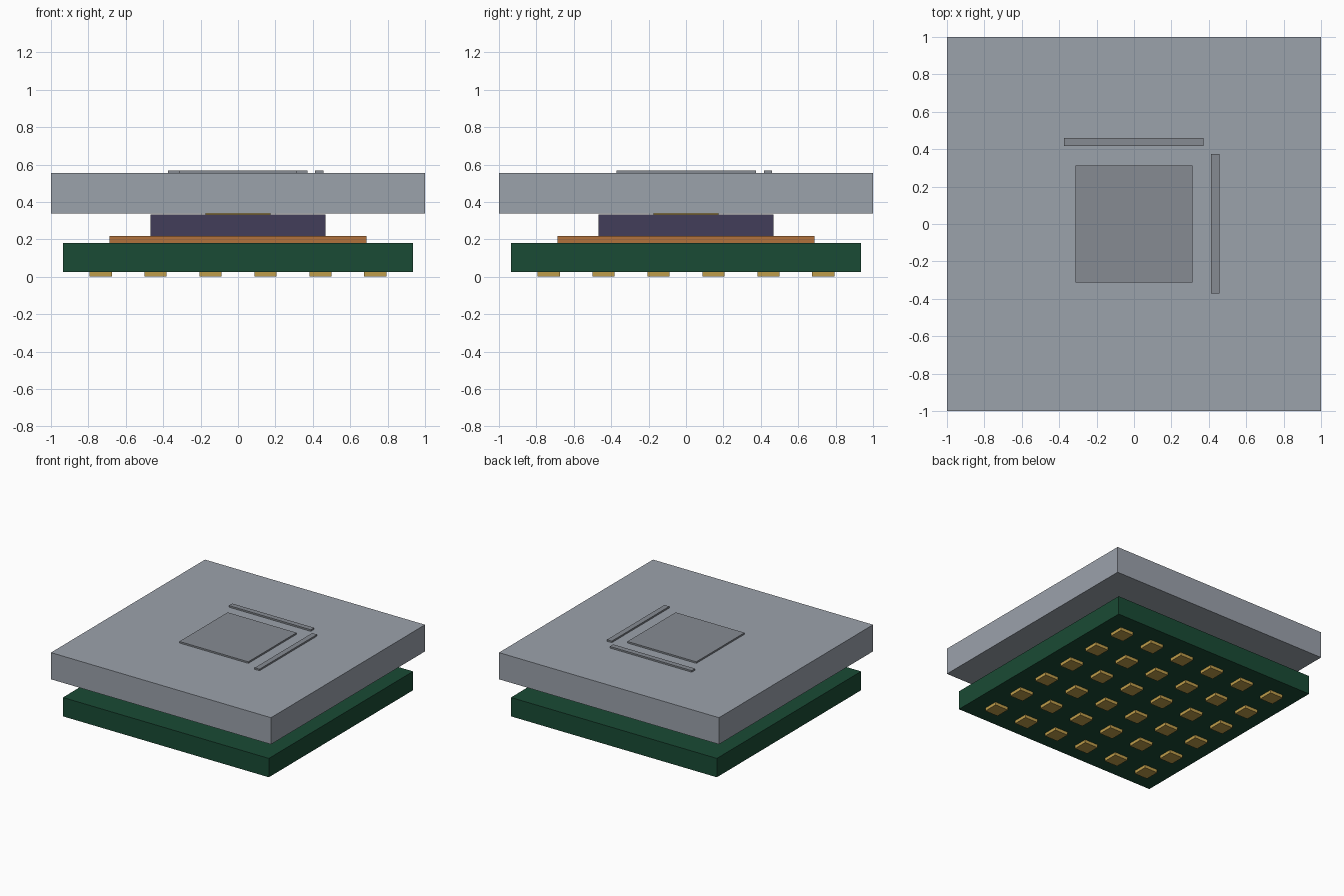
import bpy

if "Cube" in bpy.data.objects:
    bpy.data.objects.remove(bpy.data.objects["Cube"])


def material(name, rgb):
    m = bpy.data.materials.new(name)
    m.diffuse_color = (*rgb, 1)
    m.use_nodes = True
    m.node_tree.nodes["Principled BSDF"].inputs["Base Color"].default_value = m.diffuse_color
    return m


def box(name, x, y, z, mat):
    """Box from (min, max) ranges on each axis."""
    bpy.ops.mesh.primitive_cube_add(
        size=1, location=[(a + b) / 2 for a, b in (x, y, z)])
    o = bpy.context.object
    o.name = name
    o.scale = [b - a for a, b in (x, y, z)]
    bpy.ops.object.transform_apply(location=False, rotation=False, scale=True)
    o.data.materials.append(mat)
    return o


def slab(name, half, z, mat):
    return box(name, (-half, half), (-half, half), z, mat)


metal = material("metal", (0.33, 0.36, 0.41))
raised = material("raised_metal", (0.24, 0.26, 0.29))
green = material("board_green", (0.01, 0.07, 0.035))
copper = material("copper", (0.45, 0.17, 0.045))
silicon = material("silicon", (0.055, 0.047, 0.10))
gold = material("gold", (0.52, 0.34, 0.07))

# Stacked layers of the package
slab("substrate", 0.936, (0.025, 0.18), green)
slab("copper_layer", 0.686, (0.18, 0.218), copper)
slab("die", 0.467, (0.218, 0.332), silicon)
slab("thermal_pad", 0.173, (0.332, 0.337), gold)
slab("lid", 1.0, (0.337, 0.556), metal)

# Raised details on the lid
top = (0.556, 0.569)
slab("lid_plate", 0.313, top, raised)
box("lid_bar_back", (-0.374, 0.371), (0.416, 0.46), top, raised)
box("lid_bar_right", (0.412, 0.456), (-0.371, 0.375), top, raised)

# 6 x 6 grid of contact pads underneath
pitch, half = 0.294, 0.06
for i in range(6):
    for j in range(6):
        cx, cy = (i - 2.5) * pitch, (j - 2.5) * pitch
        box(f"contact_pad_{i}_{j}", (cx - half, cx + half),
            (cy - half, cy + half), (0, 0.025), gold)
